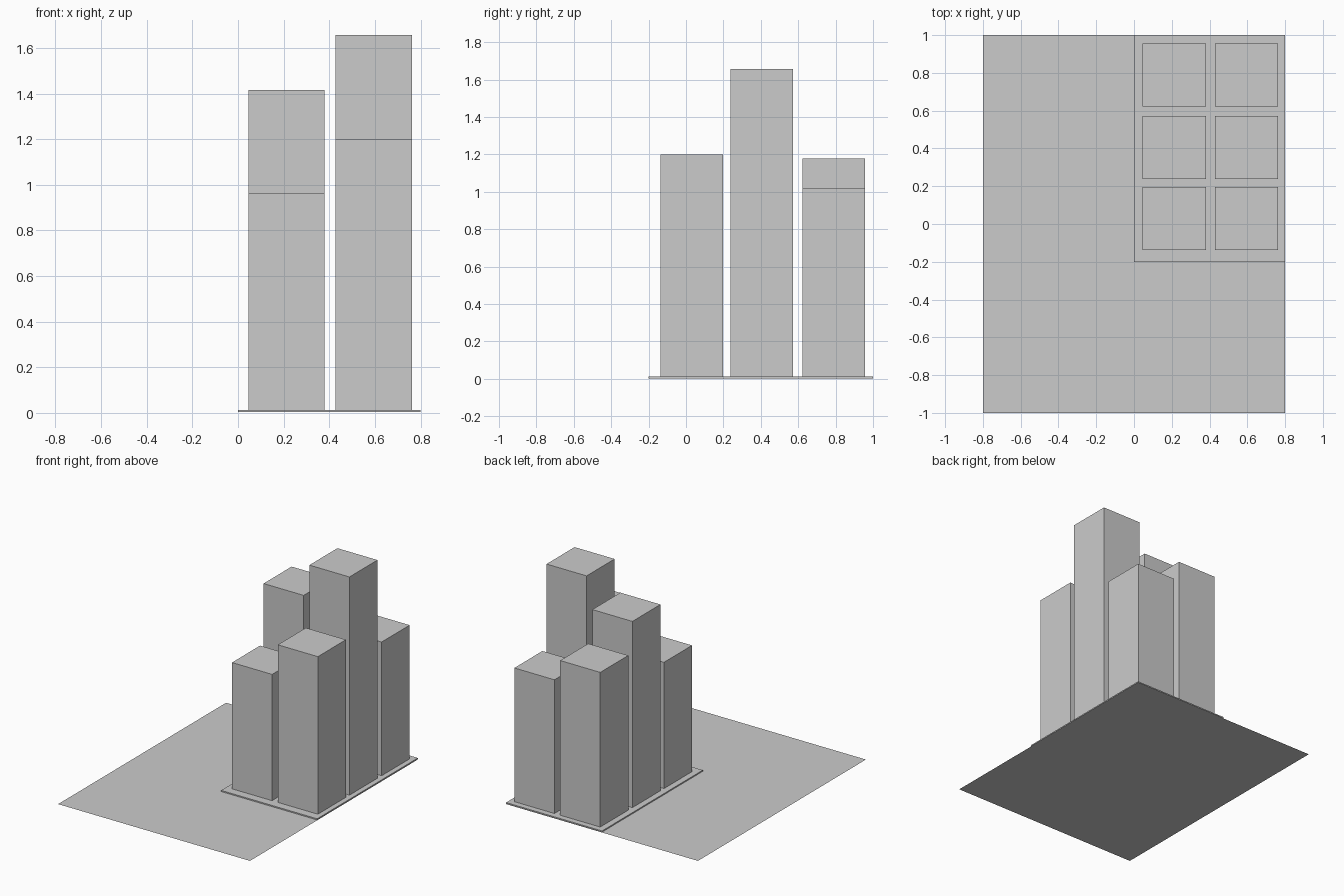
import bpy

if "Cube" in bpy.data.objects:
    bpy.data.objects.remove(bpy.data.objects["Cube"])


def box(name, center, size):
    """Axis-aligned box with its transform applied to real dimensions."""
    bpy.ops.mesh.primitive_cube_add(size=1, location=center)
    ob = bpy.context.object
    ob.name = name
    ob.scale = size
    bpy.ops.object.transform_apply(location=False, rotation=False, scale=True)
    return ob


# Flat ground sheet under everything
bpy.ops.mesh.primitive_plane_add(size=1)
sheet = bpy.context.object
sheet.name = "ground_sheet"
sheet.scale = (1.6, 2.0, 1)
bpy.ops.object.transform_apply(scale=True)

# Thin city block slab in the back right corner
SLAB_BOTTOM, SLAB_TOP = 0.003, 0.012
box("block_slab", (0.4, 0.4, (SLAB_BOTTOM + SLAB_TOP) / 2),
    (0.8, 1.2, SLAB_TOP - SLAB_BOTTOM))

# Towers: two columns by three rows, with their roof heights
WIDTH = 0.334
columns = {"left": 0.213, "right": 0.595}
rows = {"front": 0.03, "middle": 0.406, "back": 0.789}
roofs = {
    "left": {"front": 0.964, "middle": 1.416, "back": 1.178},
    "right": {"front": 1.2, "middle": 1.657, "back": 1.02},
}
base = SLAB_TOP - 0.003
for side, x in columns.items():
    for row, y in rows.items():
        top = roofs[side][row]
        box(f"tower_{row}_{side}", (x, y, (base + top) / 2),
            (WIDTH, WIDTH, top - base))
